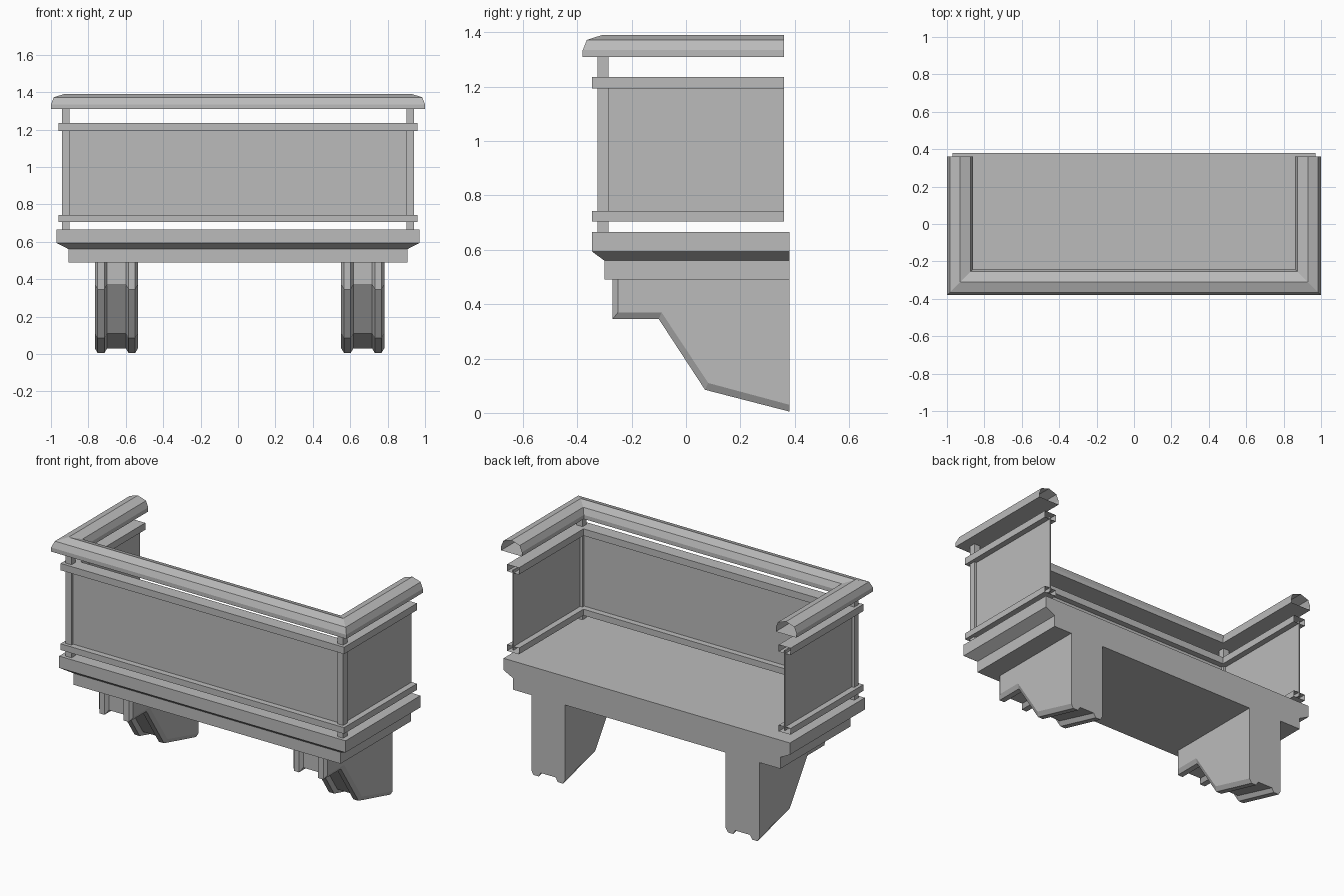
import bpy
import bmesh

cube = bpy.data.objects.get("Cube")
if cube:
    bpy.data.objects.remove(cube, do_unlink=True)

stone = bpy.data.materials.new("grey stone")
stone.use_nodes = True
GREY = (0.5, 0.5, 0.5, 1)
stone.diffuse_color = GREY
stone.node_tree.nodes["Principled BSDF"].inputs["Base Color"].default_value = GREY

CX, FRONT = 0.92, -0.305   # centre line of the parapet
RAIL_BACK, WALL = 0.36, 0.38


def finish(name, bm):
    bmesh.ops.recalc_face_normals(bm, faces=bm.faces)
    mesh = bpy.data.meshes.new(name)
    bm.to_mesh(mesh)
    bm.free()
    mesh.materials.append(stone)
    obj = bpy.data.objects.new(name, mesh)
    bpy.context.collection.objects.link(obj)
    return obj


def box(name, lo, hi):
    bm = bmesh.new()
    bmesh.ops.create_cube(bm, size=1)
    for v in bm.verts:
        v.co = [a + (b - a) * (c + 0.5) for a, b, c in zip(lo, hi, v.co)]
    return finish(name, bm)


def loft(bm, rings, closed):
    """Skin consecutive rings of points with quads."""
    rows = [[bm.verts.new(p) for p in ring] for ring in rings]
    n = len(rows[0])
    for a, b in zip(rows, rows[1:]):
        for i in range(n if closed else n - 1):
            j = (i + 1) % n
            bm.faces.new((a[i], a[j], b[j], b[i]))
    return rows


def u_sweep(name, profile, cx=CX, front=FRONT):
    """Sweep an (outward offset, height) profile round three sides, mitred."""
    bm = bmesh.new()
    path = [(-1, False), (-1, True), (1, True), (1, False)]
    rings = [[(s * (cx + o), front - o if corner else RAIL_BACK, z)
              for o, z in profile] for s, corner in path]
    loft(bm, rings, closed=True)
    return finish(name, bm)


# Floor slab: stepped moulding on three sides, flat against the wall
bm = bmesh.new()
steps = [(0.905, -0.30, 0.49), (0.905, -0.30, 0.56),
         (0.97, -0.345, 0.593), (0.97, -0.345, 0.665)]
rows = loft(bm, [[(-x, WALL, z), (-x, y, z), (x, y, z), (x, WALL, z)]
                 for x, y, z in steps], closed=True)
bm.faces.new(rows[0])
bm.faces.new(rows[-1])
finish("floor_slab", bm)

# Parapet panels
T = 0.004
box("front_panel", (-CX, FRONT - T, 0.72), (CX, FRONT + T, 1.21))
for side, s in (("right", -1), ("left", 1)):
    x = s * CX
    box(side + "_panel", (x - T, FRONT, 0.72), (x + T, RAIL_BACK, 1.21))
    box(side + "_corner_post", (x - 0.02, FRONT - 0.02, 0.66),
        (x + 0.02, FRONT + 0.02, 1.32))

# Bands above and below the panels
for name, z0, z1 in (("lower_band", 0.705, 0.743), ("upper_band", 1.193, 1.235)):
    u_sweep(name, [(-0.04, z0), (0.04, z0), (0.04, z1), (-0.04, z1)])

# Moulded handrail
u_sweep("handrail", [(-0.07, 1.31), (0.07, 1.31), (0.07, 1.335), (0.055, 1.372),
                     (0, 1.39), (-0.055, 1.372), (-0.07, 1.335)],
        cx=0.93, front=-0.31)

# Brackets: chamfered ribs on each edge with a groove between them
RIB = [(-0.27, 0.495), (-0.27, 0.345), (-0.10, 0.345), (0.07, 0.085), (WALL, 0.005)]
GROOVE = [(-0.25, 0.495), (-0.25, 0.37), (-0.09, 0.37), (0.082, 0.11), (WALL, 0.03)]
half = [(0.115, GROOVE), (0.10, RIB), (0.065, RIB), (0.05, GROOVE)]
section = [(-x, p) for x, p in half] + [(x, p) for x, p in reversed(half)]
for name, cx in (("right_bracket", -0.65), ("left_bracket", 0.667)):
    bm = bmesh.new()
    rows = loft(bm, [[(cx + dx, y, z) for y, z in p + [(WALL, 0.495)]]
                     for dx, p in section], closed=True)
    bm.faces.new(rows[0])
    bm.faces.new(rows[-1])
    finish(name, bm)
